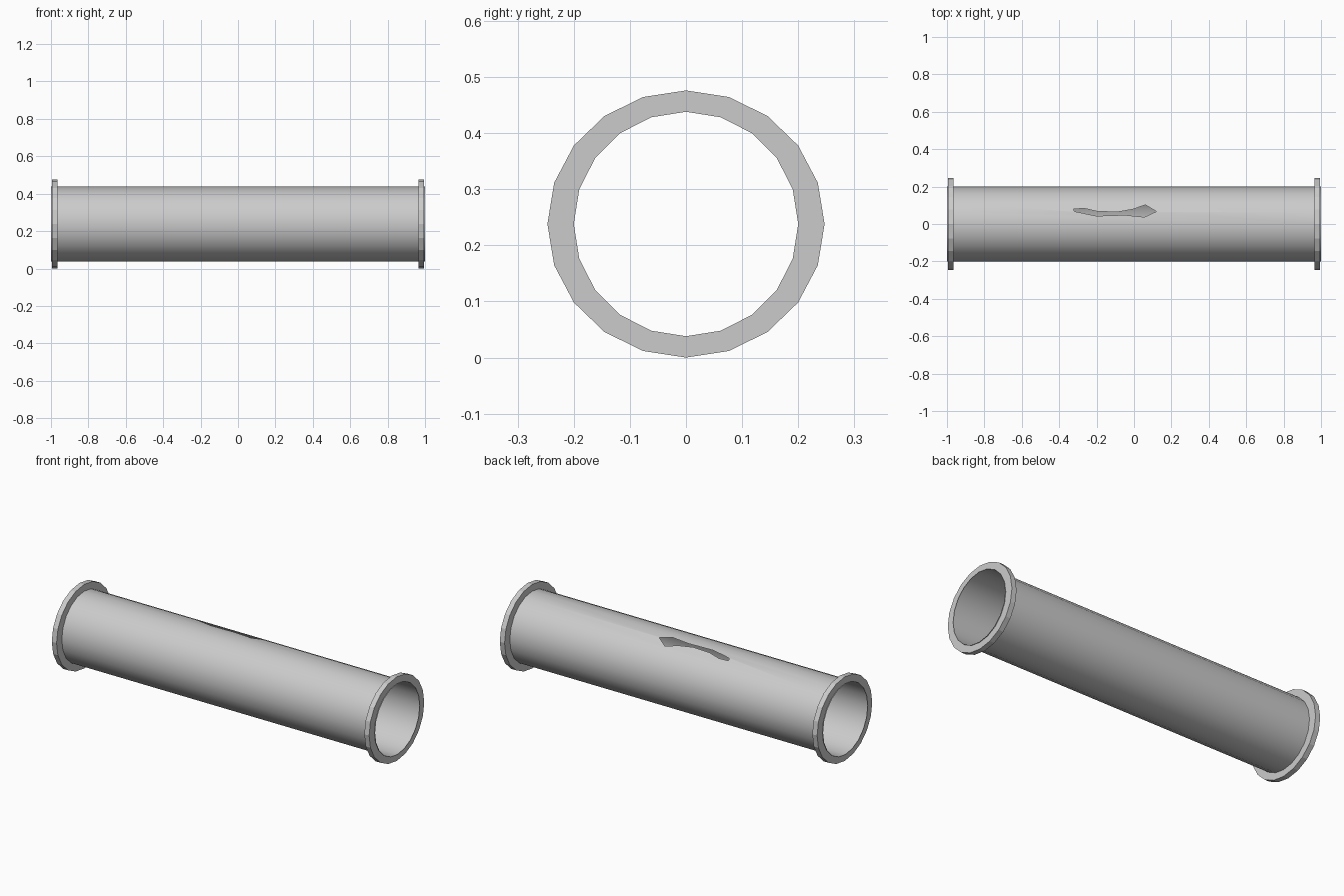
import bpy, bmesh, math

if "Cube" in bpy.data.objects:
    bpy.data.objects.remove(bpy.data.objects["Cube"])

SIDES, CZ, R = 20, 0.238, 0.2

def make_object(name, bm):
    bmesh.ops.recalc_face_normals(bm, faces=bm.faces)
    me = bpy.data.meshes.new(name)
    bm.to_mesh(me)
    bm.free()
    ob = bpy.data.objects.new(name, me)
    bpy.context.collection.objects.link(ob)
    return ob

def ring(bm, x, ry, rz):
    return [bm.verts.new((x, ry * math.sin(2 * math.pi * i / SIDES),
                          CZ + rz * math.cos(2 * math.pi * i / SIDES)))
            for i in range(SIDES)]

def bridge(bm, a, b):
    for i in range(SIDES):
        j = (i + 1) % SIDES
        bm.faces.new((a[i], a[j], b[j], b[i]))

# Pipe body, closed for cutting
bm = bmesh.new()
a, b = ring(bm, -1, R, R), ring(bm, 1, R, R)
bridge(bm, a, b)
bm.faces.new(a)
bm.faces.new(b)
pipe = make_object("pipe_body", bm)

# Crack outline seen from above, extruded into a cutter
crack = [(-.323, .08), (-.265, .083), (-.195, .067), (-.088, .064), (-.008, .078),
         (.061, .102), (.12, .067), (.056, .037), (-.05, .048), (-.2, .043), (-.318, .067)]
bm = bmesh.new()
face = bm.faces.new([bm.verts.new((x, y, 0.33)) for x, y in crack])
out = bmesh.ops.extrude_face_region(bm, geom=[face], use_keep_orig=True)
for v in out["geom"]:
    if isinstance(v, bmesh.types.BMVert):
        v.co.z = 0.6
cutter = make_object("crack_cutter", bm)
cutter.hide_render = True

mod = pipe.modifiers.new("crack", 'BOOLEAN')
mod.operation, mod.solver, mod.object = 'DIFFERENCE', 'EXACT', cutter
bpy.context.view_layer.objects.active = pipe
pipe.select_set(True)
bpy.ops.object.modifier_apply(modifier=mod.name)
bpy.data.objects.remove(cutter)

# Leave only the thin outer wall: drop the end caps and the pocket walls
bm = bmesh.new()
bm.from_mesh(pipe.data)
bm.normal_update()
inner = [f for f in bm.faces if all(abs(abs(v.co.x) - 1) < 1e-4 for v in f.verts)
         and abs(f.normal.x) > 0.9
         or any(math.hypot(v.co.y, v.co.z - CZ) < 0.18 for v in f.verts)]
bmesh.ops.delete(bm, geom=inner, context='FACES')
bm.to_mesh(pipe.data)
bm.free()
bpy.ops.object.shade_smooth_by_angle(angle=math.radians(30))

# Flat-sided end flanges
for name, s in (("left_flange", -1), ("right_flange", 1)):
    bm = bmesh.new()
    loops = [ring(bm, s * x, ry, rz) for x, ry, rz in
             ((.965, R, R), (.965, .247, .238), (.995, .247, .238), (.995, R, R))]
    for p, q in zip(loops, loops[1:]):
        bridge(bm, p, q)
    make_object(name, bm)
